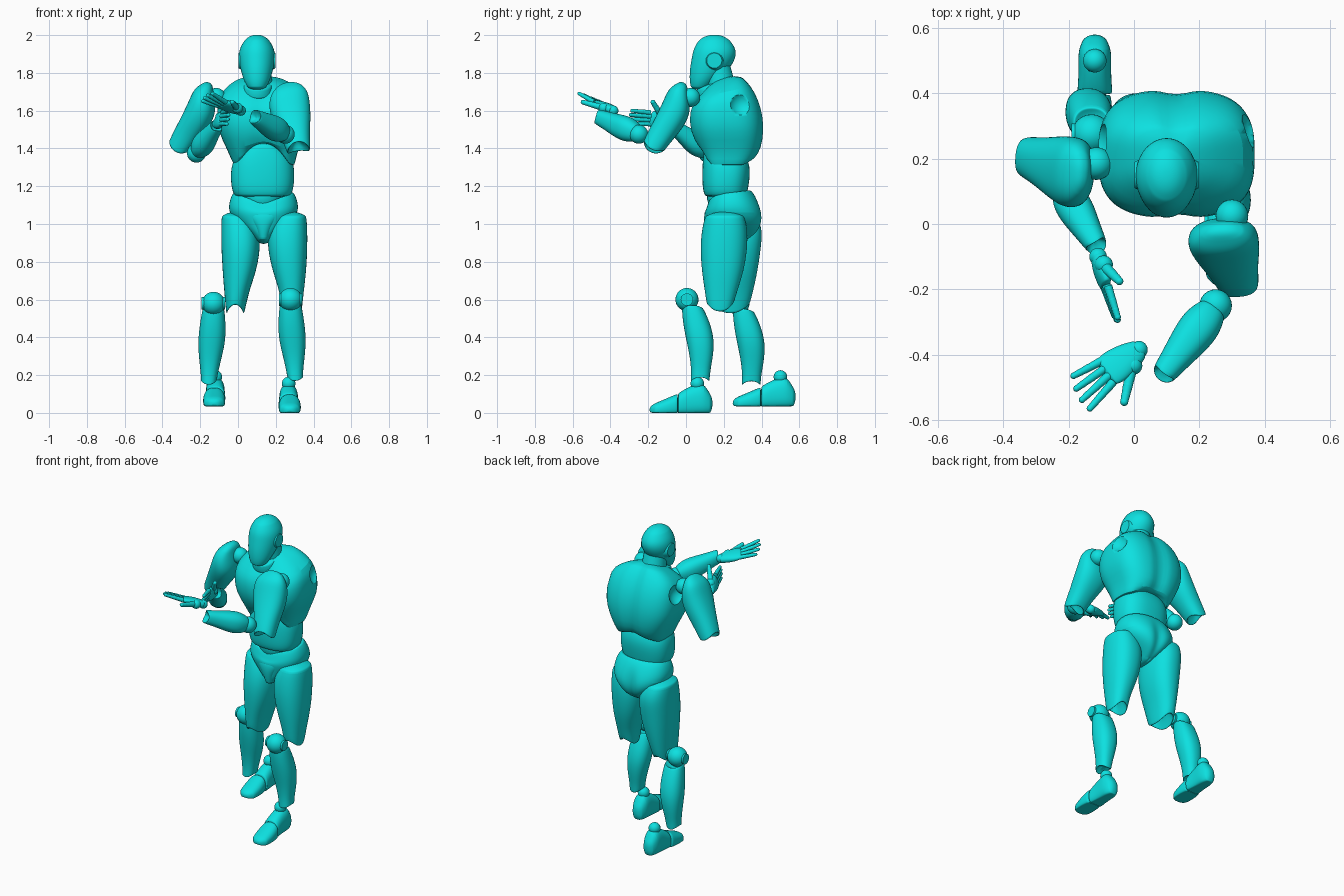
import bpy, bmesh, math
from mathutils import Vector, Matrix

cube = bpy.data.objects.get("Cube")
if cube:
    bpy.data.objects.remove(cube, do_unlink=True)

TEAL = (0.004, 0.75, 0.75, 1)
mat = bpy.data.materials.new("teal plastic")
mat.use_nodes = True
mat.diffuse_color = TEAL
mat.node_tree.nodes["Principled BSDF"].inputs["Base Color"].default_value = TEAL

X, Y, Z = Vector((1, 0, 0)), Vector((0, 1, 0)), Vector((0, 0, 1))


def finish(name, bm):
    """Turn a bmesh into a smooth-shaded object with the shared material."""
    bmesh.ops.recalc_face_normals(bm, faces=bm.faces)
    mesh = bpy.data.meshes.new(name)
    bm.to_mesh(mesh)
    bm.free()
    mesh.materials.append(mat)
    obj = bpy.data.objects.new(name, mesh)
    bpy.context.collection.objects.link(obj)
    bpy.ops.object.select_all(action="DESELECT")
    obj.select_set(True)
    bpy.context.view_layer.objects.active = obj
    bpy.ops.object.shade_smooth_by_angle(angle=math.radians(40))
    return obj


def loft(name, rings, axis=None, side=X, dome=(0.01, 0.01), notch=(0, 0),
         power=2.3, n=24, shape=None, levels=2):
    """Skin rings of (x, y, z, half width, half depth); ends are domed, cupped or notched."""
    centres = [Vector(r[:3]) for r in rings]
    axis = (axis or centres[-1] - centres[0]).normalized()
    u = (side - axis * side.dot(axis)).normalized()
    v = axis.cross(u)
    bm = bmesh.new()

    def ring(c, a, b, cut):
        verts = []
        for i in range(n):
            t = math.tau * i / n
            co, si = math.cos(t), math.sin(t)
            p = c + u * math.copysign(a * abs(co) ** (2 / power), co)
            p += v * math.copysign(b * abs(si) ** (2 / power), si)
            p += axis * cut * co * co
            verts.append(bm.verts.new(shape(p) if shape else p))
        return verts

    def cap(c, a, b, height, cut):
        return [ring(c + axis * height * h, a * s, b * s, cut * s)
                for h, s in ((0.2, 0.9), (0.75, 0.6), (1, 0.2))]

    a0, b0 = rings[0][3:]
    a1, b1 = rings[-1][3:]
    loops = cap(centres[0], a0, b0, -dome[0], notch[0])[::-1]
    for i, (c, r) in enumerate(zip(centres, rings)):
        cut = notch[0] if i == 0 else -notch[1] if i == len(rings) - 1 else 0
        loops.append(ring(c, r[3], r[4], cut))
    loops += cap(centres[-1], a1, b1, dome[1], -notch[1])
    for low, high in zip(loops, loops[1:]):
        for i in range(n):
            j = (i + 1) % n
            bm.faces.new((low[i], low[j], high[j], high[i]))
    bm.faces.new(loops[0])
    bm.faces.new(loops[-1])
    obj = finish(name, bm)
    sub = obj.modifiers.new("smooth", "SUBSURF")
    sub.levels = sub.render_levels = levels
    return obj


def ball(name, centre, r):
    bm = bmesh.new()
    bmesh.ops.create_uvsphere(bm, u_segments=24, v_segments=16, radius=r,
                              matrix=Matrix.Translation(centre))
    return finish(name, bm)


def rod(name, a, b, r0, r1):
    a, b = Vector(a), Vector(b)
    d = b - a
    bm = bmesh.new()
    m = Matrix.Translation((a + b) / 2) @ d.to_track_quat("Z", "Y").to_matrix().to_4x4()
    bmesh.ops.create_cone(bm, cap_ends=True, segments=20, radius1=r0, radius2=r1,
                          depth=d.length, matrix=m)
    return finish(name, bm)


# Head, ear discs and neck
loft("head", [(.1, .075, 1.725, .05, .05), (.1, .09, 1.76, .07, .072),
              (.1, .125, 1.82, .088, .106), (.1, .148, 1.88, .098, .118),
              (.1, .152, 1.93, .093, .113), (.1, .15, 1.972, .066, .083)],
     axis=Z, dome=(.015, .03), power=2)
for s, label in ((1, "left"), (-1, "right")):
    rod(label + "_ear_disc", (.1 + s * .07, .15, 1.865), (.1 + s * .098, .15, 1.865), .055, .04)
rod("neck", (.11, .2, 1.66), (.105, .165, 1.83), .08, .07)
loft("neck_collar", [(.105, .145, 1.69, .085, .088), (.105, .13, 1.735, .075, .08)],
     dome=(.01, .01), power=2)


# Chest with centre grooves, arched hem and a neckline that rises to the back
def chest_shape(p):
    groove = math.exp(-((p.x - .13) / .03) ** 2)
    front = p.y < .2
    arch = max(0, 1 - ((p.x - .135) / .14) ** 2)
    p.z = max(p.z, 1.31 + (.12 if front else .045) * arch)
    if front and p.z > 1.44:
        p.y += .016 * groove
    elif not front:
        p.y -= .02 * groove
    p.z += .28 * (p.y - .2) * min(1, max(0, (p.z - 1.6) / .12))
    return p


chest = loft("chest", [(.14, .22, 1.31, .16, .125), (.135, .228, 1.34, .17, .14),
                       (.13, .232, 1.4, .19, .17), (.13, .217, 1.49, .235, .197),
                       (.13, .213, 1.57, .242, .197), (.13, .207, 1.64, .238, .18),
                       (.13, .203, 1.70, .215, .142), (.12, .205, 1.745, .14, .1)],
             axis=Z, dome=(-.02, .03), power=2.9, n=48, shape=chest_shape, levels=1)
for label, x, y in (("left", .4, .3), ("right", -.14, .25)):
    cutter = ball(label + "_socket_cutter", (x, y, 1.64), .075)
    cutter.hide_render = cutter.hide_viewport = True
    cut = chest.modifiers.new(label + " socket", "BOOLEAN")
    cut.operation, cut.solver, cut.object = "DIFFERENCE", "EXACT", cutter

# Abdomen and pelvis
loft("abdomen", [(.13, .21, 1.15, .15, .112), (.13, .208, 1.19, .167, .122),
                 (.13, .215, 1.29, .172, .13), (.133, .205, 1.36, .15, .115),
                 (.135, .19, 1.42, .08, .09)], axis=Z, power=2.5)
ball("waist_joint", (.13, .22, 1.15), .11)


def hip_shape(p):
    middle = math.exp(-((p.x - .135) / .09) ** 2)
    if p.z > 1.1:
        p.z += .12 * (p.y - .23) - .04 * middle * (p.y < .2)
    elif p.y > .3:
        p.y -= .025 * middle ** 8
    return p


loft("pelvis", [(.135, .235, .915, .04, .11), (.135, .25, .95, .075, .14),
                (.135, .258, 1.0, .14, .152), (.135, .252, 1.06, .187, .158),
                (.135, .24, 1.12, .182, .136), (.135, .23, 1.17, .16, .112)],
     axis=Z, dome=(.02, -.03), power=2.3, n=32, shape=hip_shape)
loft("groin_plate", [(.135, .17, .92, .03, .06), (.135, .16, .99, .05, .066),
                     (.135, .155, 1.05, .11, .062), (.135, .165, 1.085, .14, .05)],
     axis=Z, power=2.2)

# Thighs
loft("left_thigh", [(.285, .18, .57, .052, .07), (.285, .185, .64, .063, .085),
                    (.272, .195, .75, .09, .112), (.262, .2, .87, .106, .126),
                    (.262, .205, .97, .106, .122), (.28, .205, 1.04, .083, .105)],
     axis=Z, dome=(-.06, .025), notch=(-.045, 0))
loft("right_thigh", [(-.015, .235, .565, .047, .1), (-.008, .24, .64, .065, .115),
                     (.008, .245, .75, .09, .135), (.015, .25, .87, .104, .147),
                     (.012, .264, .97, .102, .143), (-.005, .262, 1.04, .083, .115)],
     axis=Z, dome=(-.06, .025), notch=(-.05, 0))

# Knees, shins, ankles and feet
for label, s, kx, ky, drop, ax, ay, floor in (
        ("left", 1, .278, .005, 0, .268, .06, 0),
        ("right", -1, -.13, .275, .02, -.12, .5, .035)):
    ball(label + "_knee", (kx, ky, .6 - drop), .061)
    rod(label + "_knee_pin", (kx - .062, ky, .6 - drop), (kx + .062, ky, .6 - drop), .033, .033)
    shin = [(.165, .025, .07, .042, .05), (.22, .022, .073, .044, .05),
            (.3, .018, .077, .058, .062), (.39, .01, .07, .073, .075),
            (.48, .004, .05, .07, .072), (.56, 0, .028, .058, .056)]
    loft(label + "_shin", [(kx + s * dx, ky + dy, z - drop, a, b) for z, dx, dy, a, b in shin],
         axis=Z, dome=(-.03, -.02), notch=(.02, -.015))
    ball(label + "_ankle", (ax, ay, .155 + floor), .036)

    def ground(p):
        p.z = max(p.z, floor)
        return p

    foot = [(.065, .05, .036, .055), (.035, .07, .05, .085), (0, .07, .051, .085),
            (-.05, .058, .05, .077), (-.1, .042, .055, .064)]
    loft(label + "_foot", [(ax, ay + dy, floor + z, a, b) for dy, z, a, b in foot],
         axis=-Y, dome=(.015, .004), shape=ground, power=2.4)
    toe = [(-.106, .04, .056, .062), (-.16, .028, .061, .05), (-.22, .016, .054, .037)]
    loft(label + "_toe", [(ax + s * .006, ay + dy, floor + z, a, b) for dy, z, a, b in toe],
         axis=-Y, dome=(.004, .033), shape=ground, power=2.4)

# Shoulders and upper arms: the left swings forward, the right swings outward
upper = [(0, .022, 1.725, .07, .035), (0, .006, 1.69, .102, .06), (.002, -.002, 1.62, .112, .08),
         (.018, -.042, 1.54, .098, .078), (.035, -.09, 1.47, .075, .068),
         (.048, -.13, 1.405, .062, .06)]
for label, cx, cy, swap in (("left", .27, -.045, False), ("right", -.185, .155, True)):
    place = lambda dx, dy: (cx + dy, cy + dx) if swap else (cx + dx, cy + dy)
    loft(label + "_upper_arm", [(*place(dx, dy), z, a, b) for dx, dy, z, a, b in upper],
         side=Y if swap else X, dome=(.025, -.05), notch=(0, -.03))
    ball(label + "_shoulder_ball", (*place(.03, .07), 1.67), .05)


# Forearms and hands
def forearm(label, elbow, wrist, thick):
    a, b = Vector(elbow), Vector(wrist)
    ball(label + "_elbow", a, .05)
    profile = ((.08, .75), (.25, 1), (.45, .98), (.75, .75), (1, .6))
    loft(label + "_forearm", [(*a.lerp(b, t), thick * w, thick * w * .95) for t, w in profile],
         side=Z, dome=(.015, -.02), notch=(0, -.015))


def finger(name, a, b, r):
    joints = [a, a.lerp(b, .45), a.lerp(b, .75), b]
    for i in range(3):
        rod(f"{name}_bone_{i + 1}", joints[i], joints[i + 1], r, r * .85)
        r *= .9
        ball(f"{name}_joint_{i + 1}", joints[i + 1], r)


def hand(label, wrist, index, pinky, index_tip, pinky_tip, thumb, thumb_tip):
    wrist, index, pinky, index_tip, pinky_tip, thumb, thumb_tip = map(
        Vector, (wrist, index, pinky, index_tip, pinky_tip, thumb, thumb_tip))
    ball(label + "_wrist", wrist, .027)
    across, middle = pinky - index, (index + pinky) / 2
    half = across.length / 2 + .012
    palm = ((0, .65, .022), (.35, .95, .026), (.75, 1.1, .022), (1, 1, .016))
    loft(label + "_palm", [(*wrist.lerp(middle, t), half * w, d) for t, w, d in palm], side=across)
    for i, part in enumerate(("index", "middle", "ring", "pinky")):
        a, b = index.lerp(pinky, i / 3), index_tip.lerp(pinky_tip, i / 3)
        stretch = 1.1 if part in ("middle", "ring") else 1
        finger(f"{label}_{part}_finger", a, a + (b - a) * stretch, .0135)
    ball(label + "_thumb_base", wrist.lerp(thumb, .7), .028)
    finger(label + "_thumb", thumb, thumb_tip, .017)


forearm("left", (.25, -.25, 1.475), (.09, -.46, 1.565), .066)
hand("left", (.015, -.385, 1.6), (-.065, -.485, 1.645), (-.1, -.42, 1.625),
     (-.135, -.565, 1.69), (-.185, -.465, 1.65), (-.01, -.455, 1.62), (-.03, -.545, 1.645))
forearm("right", (-.22, .115, 1.375), (-.115, -.065, 1.515), .06)
hand("right", (-.11, -.1, 1.53), (-.08, -.19, 1.59), (-.095, -.18, 1.53),
     (-.05, -.285, 1.6), (-.06, -.28, 1.53), (-.085, -.135, 1.58), (-.045, -.175, 1.645))
